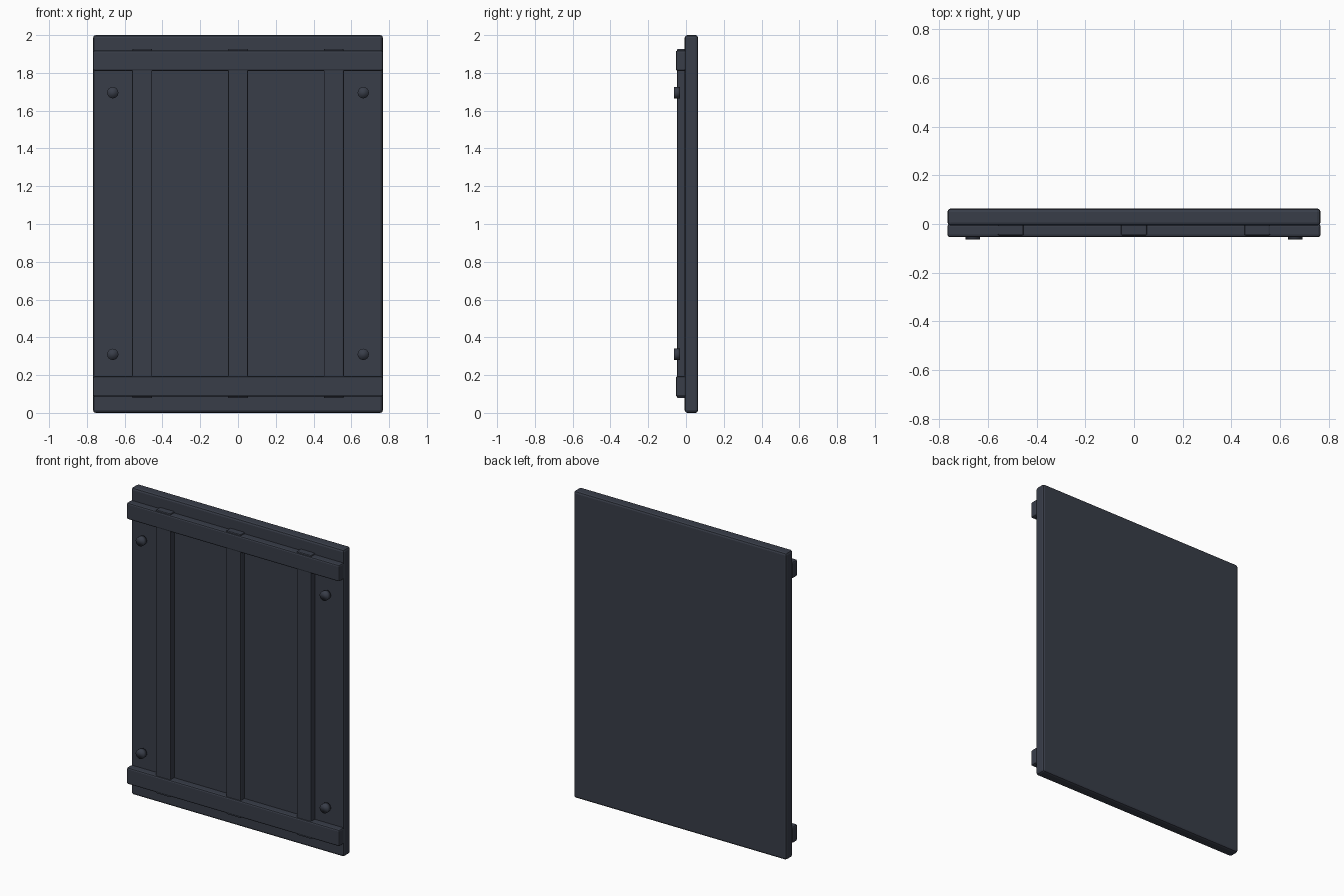
import bpy
import math

cube = bpy.data.objects.get("Cube")
if cube:
    bpy.data.objects.remove(cube, do_unlink=True)

# Dark slate metal
slate = bpy.data.materials.new("dark_slate")
slate.use_nodes = True
colour = (0.04, 0.047, 0.066, 1)
slate.diffuse_color = colour
slate.node_tree.nodes["Principled BSDF"].inputs["Base Color"].default_value = colour


def box(name, low, high, bevel):
    """Bevelled box between two corners."""
    centre = [(a + b) / 2 for a, b in zip(low, high)]
    bpy.ops.mesh.primitive_cube_add(size=1, location=centre)
    obj = bpy.context.object
    obj.name = name
    obj.scale = [b - a for a, b in zip(low, high)]
    bpy.ops.object.transform_apply(location=False, rotation=False, scale=True)
    obj.data.materials.append(slate)
    mod = obj.modifiers.new("edge_bevel", "BEVEL")
    mod.width = bevel
    mod.segments = 2
    return obj


HALF = 0.767

# Main slab
box("panel", (-HALF, -0.007, 0), (HALF, 0.064, 2), 0.014)

# Horizontal rails near the bottom and top
for name, z in (("lower_rail", 0.14), ("upper_rail", 1.865)):
    box(name, (-HALF, -0.054, z - 0.054), (HALF, 0.0, z + 0.054), 0.01)

# Vertical ribs
for name, x in (("right_rib", -0.507), ("middle_rib", 0), ("left_rib", 0.507)):
    box(name, (x - 0.053, -0.047, 0.078), (x + 0.053, 0.0, 1.927), 0.006)

# Corner rivets
for side, x in (("right", -0.663), ("left", 0.663)):
    for level, z in (("lower", 0.31), ("upper", 1.695)):
        bpy.ops.mesh.primitive_cylinder_add(
            vertices=16, radius=0.03, depth=0.031,
            location=(x, -0.0485, z), rotation=(math.pi / 2, 0, 0))
        rivet = bpy.context.object
        rivet.name = f"{level}_{side}_rivet"
        rivet.data.materials.append(slate)
        bpy.ops.object.shade_smooth()
